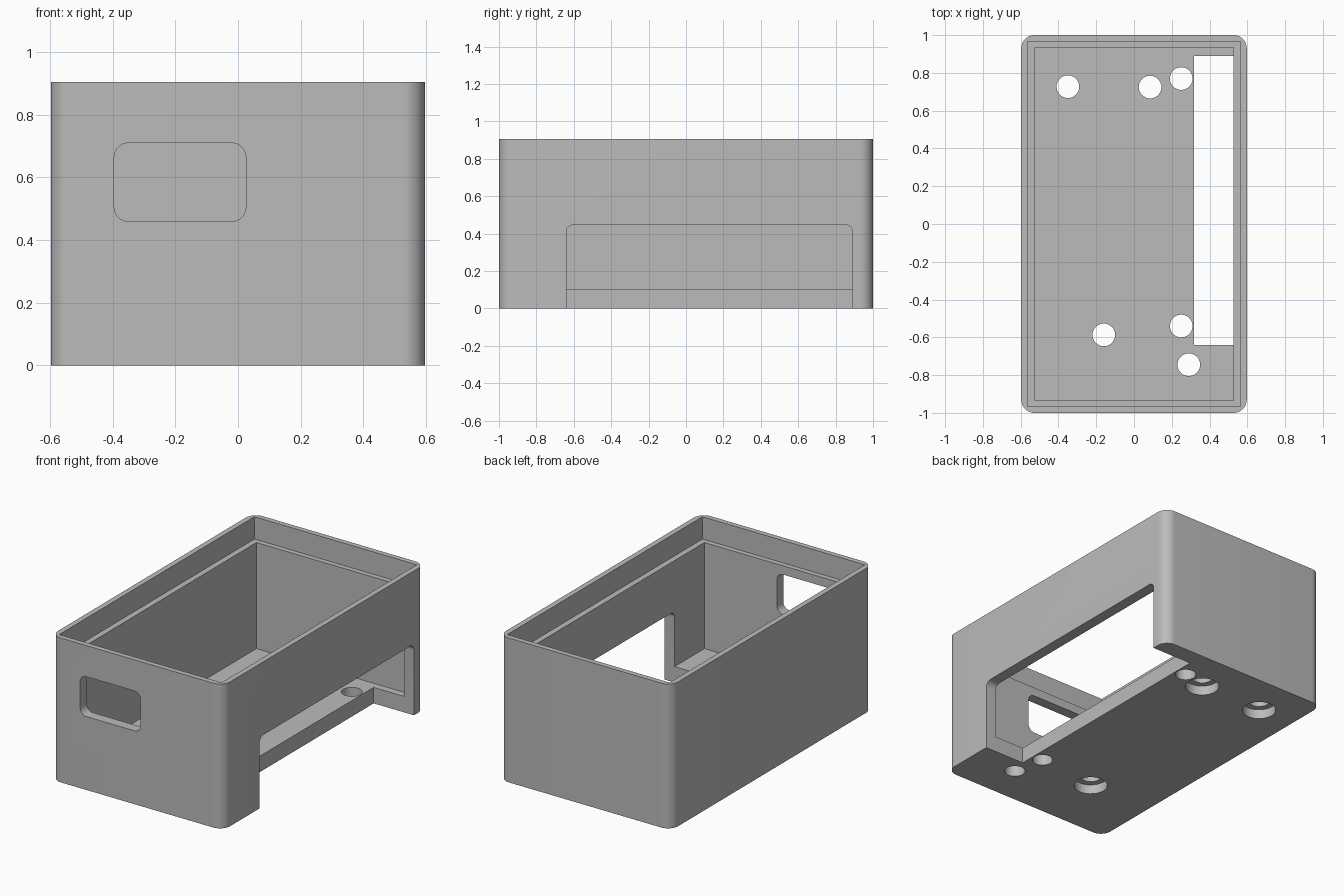
import bpy
import bmesh
from math import cos, sin, pi

cube = bpy.data.objects.get("Cube")
if cube:
    bpy.data.objects.remove(cube, do_unlink=True)

grey = bpy.data.materials.new("plain grey")
grey.use_nodes = True
colour = (0.5, 0.5, 0.5, 1)
grey.diffuse_color = colour
grey.node_tree.nodes["Principled BSDF"].inputs["Base Color"].default_value = colour

WIDTH, DEPTH, HEIGHT = 1.194, 2.0, 0.905
FLOOR, LEDGE = 0.1, 0.765


def rectangle(a0, a1, b0, b1, radius=0.0, steps=10):
    """Outline of a rectangle, with rounded corners when a radius is given."""
    if not radius:
        return [(a0, b0), (a1, b0), (a1, b1), (a0, b1)]
    centres = [(a1 - radius, b1 - radius), (a0 + radius, b1 - radius),
               (a0 + radius, b0 + radius), (a1 - radius, b0 + radius)]
    return [(ca + radius * cos((q + i / steps) * pi / 2),
             cb + radius * sin((q + i / steps) * pi / 2))
            for q, (ca, cb) in enumerate(centres) for i in range(steps + 1)]


def circle(x, y, radius, sides=40):
    return [(x + radius * cos(2 * pi * i / sides), y + radius * sin(2 * pi * i / sides))
            for i in range(sides)]


def prism(name, outline, axis, low, high):
    """Extrude an outline along one axis."""
    place = {"x": lambda a, b, t: (t, a, b),
             "y": lambda a, b, t: (a, t, b),
             "z": lambda a, b, t: (a, b, t)}[axis]
    bm = bmesh.new()
    base = [bm.verts.new(place(a, b, low)) for a, b in outline]
    top = [bm.verts.new(place(a, b, high)) for a, b in outline]
    bm.faces.new(base)
    bm.faces.new(top)
    for i in range(len(base)):
        j = (i + 1) % len(base)
        bm.faces.new((base[i], base[j], top[j], top[i]))
    bmesh.ops.recalc_face_normals(bm, faces=bm.faces)
    mesh = bpy.data.meshes.new(name)
    bm.to_mesh(mesh)
    bm.free()
    mesh.materials.append(grey)
    obj = bpy.data.objects.new(name, mesh)
    bpy.context.collection.objects.link(obj)
    return obj


def cut(body, cutter):
    cutter.hide_render = True
    mod = body.modifiers.new(cutter.name, "BOOLEAN")
    mod.operation = "DIFFERENCE"
    mod.solver = "EXACT"
    mod.object = cutter
    bpy.context.view_layer.objects.active = body
    bpy.ops.object.modifier_apply(modifier=mod.name)
    bpy.data.objects.remove(cutter, do_unlink=True)


# Outer block with rounded upright corners
x, y = WIDTH / 2, DEPTH / 2
case = prism("enclosure_case", rectangle(-x, x, -y, y, 0.07), "z", 0, HEIGHT)

# Main cavity and the wider lid recess above it
cut(case, prism("cavity", rectangle(-0.527, 0.527, -0.935, 0.935), "z", FLOOR, HEIGHT + 0.1))
cut(case, prism("lid_recess", rectangle(-0.563, 0.563, -0.967, 0.967), "z", LEDGE, HEIGHT + 0.2))

# Rounded window in the front wall
cut(case, prism("front_window", rectangle(-0.395, 0.025, 0.46, 0.71, 0.045), "y", -1.2, -0.8))

# Large side opening that also runs through the floor
cut(case, prism("side_opening", rectangle(-0.64, 0.89, -0.3, 0.447, 0.04), "x", 0.318, 0.8))

# Floor holes: plain, and counterbored from below
plain = [(0.25, 0.77), (0.25, -0.54), (0.29, -0.745)]
counterbored = [(-0.35, 0.727), (0.085, 0.725), (-0.16, -0.587)]
for hx, hy in plain + counterbored:
    cut(case, prism("floor_hole", circle(hx, hy, 0.06), "z", -0.1, FLOOR + 0.1))
for hx, hy in counterbored:
    cut(case, prism("counterbore", circle(hx, hy, 0.098), "z", -0.1, 0.06))

# Smooth the rounded surfaces, keep the edges sharp
bpy.ops.object.select_all(action="DESELECT")
case.select_set(True)
bpy.context.view_layer.objects.active = case
bpy.ops.object.shade_smooth_by_angle(angle=pi / 6)
